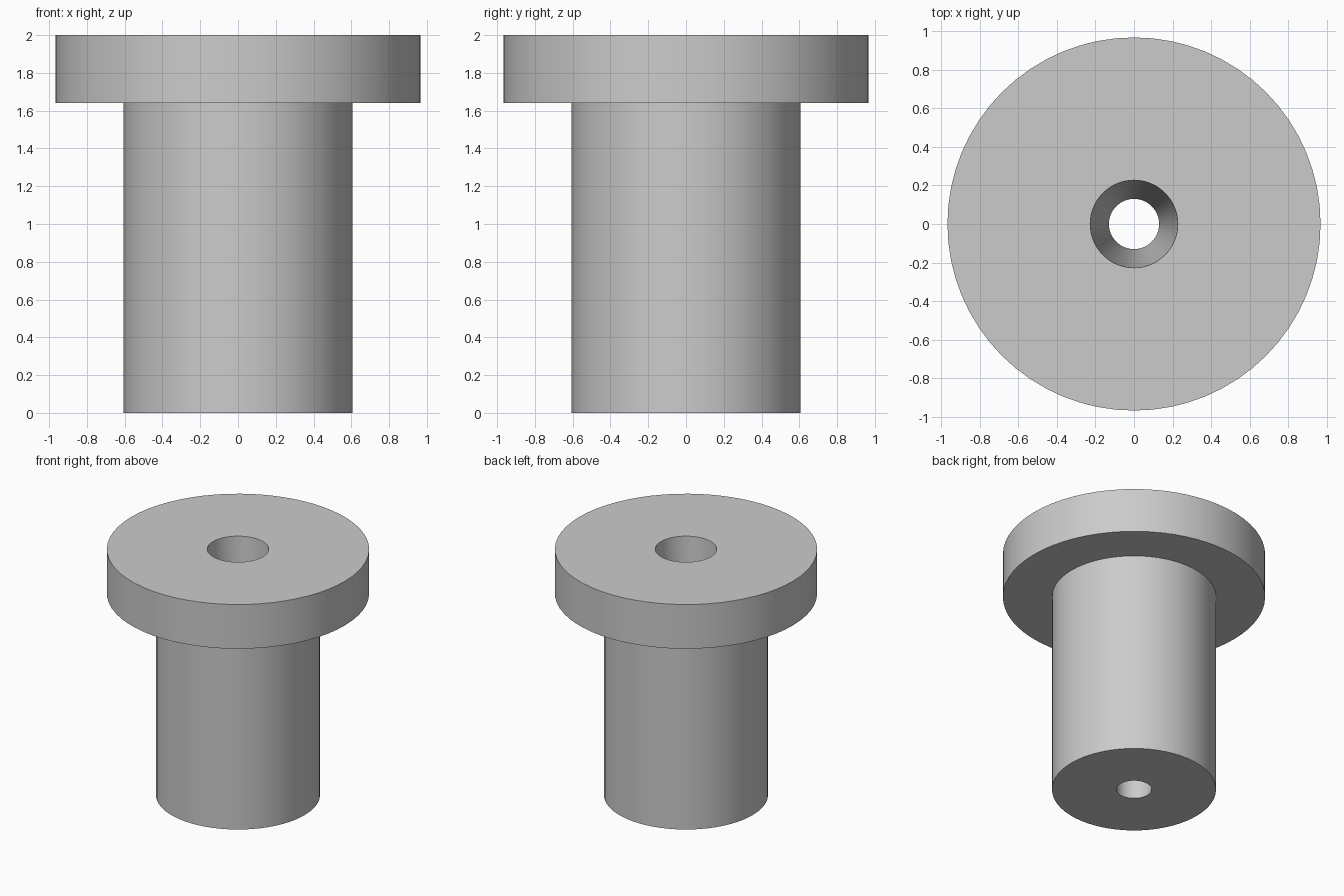
import bpy, bmesh, math

cube = bpy.data.objects.get("Cube")
if cube:
    bpy.data.objects.remove(cube, do_unlink=True)

SEGMENTS = 64

# Material
grey = bpy.data.materials.new("light_grey")
grey.use_nodes = True
colour = (0.6, 0.6, 0.6, 1)
grey.diffuse_color = colour
grey.node_tree.nodes["Principled BSDF"].inputs["Base Color"].default_value = colour


def lathe(name, profile):
    """Revolve a closed (radius, height) profile around the z axis."""
    bm = bmesh.new()
    rings = []
    for i in range(SEGMENTS):
        a = math.tau * i / SEGMENTS
        rings.append([bm.verts.new((r * math.cos(a), r * math.sin(a), z))
                      for r, z in profile])
    n = len(profile)
    for i, ring in enumerate(rings):
        after = rings[(i + 1) % SEGMENTS]
        for j in range(n):
            k = (j + 1) % n
            bm.faces.new((ring[j], after[j], after[k], ring[k]))
    bmesh.ops.recalc_face_normals(bm, faces=bm.faces)
    mesh = bpy.data.meshes.new(name)
    bm.to_mesh(mesh)
    bm.free()
    mesh.materials.append(grey)
    obj = bpy.data.objects.new(name, mesh)
    bpy.context.collection.objects.link(obj)
    bpy.context.view_layer.objects.active = obj
    obj.select_set(True)
    bpy.ops.object.shade_smooth_by_angle(angle=math.radians(30))
    obj.select_set(False)
    return obj


# Shaft, flange and tapered through hole in one profile
shaft, flange, hole_bottom, hole_top = 0.605, 0.967, 0.13, 0.227
under, top = 1.64, 2.0
lathe("flanged_bushing", [
    (hole_bottom, 0), (shaft, 0), (shaft, under),
    (flange, under), (flange, top), (hole_top, top),
])
